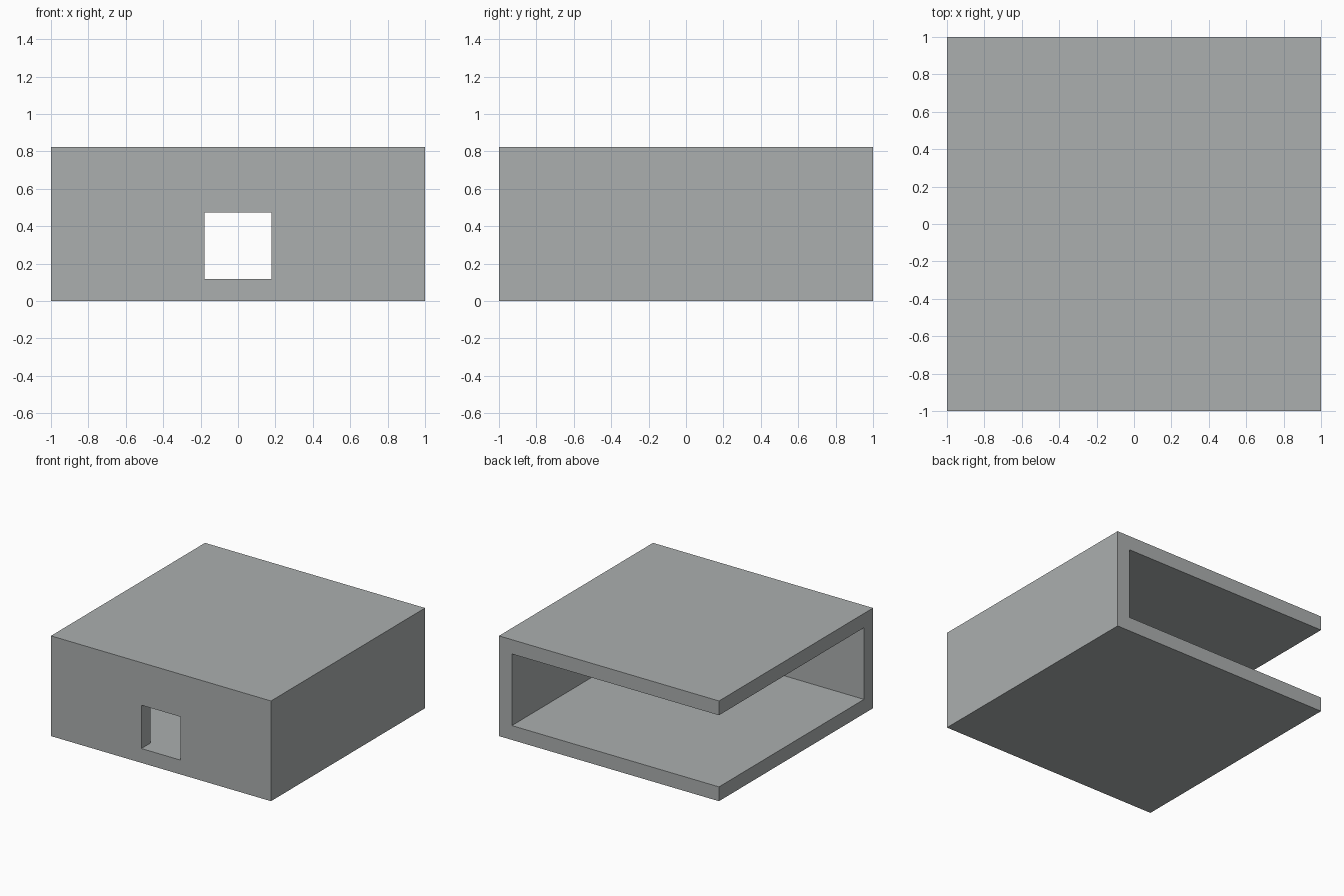
import bpy

default = bpy.data.objects.get("Cube")
if default:
    bpy.data.objects.remove(default, do_unlink=True)

WALL = 0.1176      # thickness of floor, roof and walls
HEIGHT = 0.8235
WINDOW = 0.178     # half the window width

grey = bpy.data.materials.new("plain_grey")
grey.use_nodes = True
colour = (0.41, 0.43, 0.43, 1.0)
grey.diffuse_color = colour
grey.node_tree.nodes["Principled BSDF"].inputs["Base Color"].default_value = colour


def box(name, low, high):
    """Axis-aligned box between two corners."""
    centre = [(a + b) / 2 for a, b in zip(low, high)]
    bpy.ops.mesh.primitive_cube_add(size=1, location=centre)
    obj = bpy.context.object
    obj.name = name
    obj.scale = [b - a for a, b in zip(low, high)]
    bpy.ops.object.transform_apply(location=True, rotation=False, scale=True)
    obj.data.materials.append(grey)
    return obj


def cut(target, cutter):
    """Subtract the cutter from the target, then discard it."""
    cutter.hide_render = True
    mod = target.modifiers.new("cut", "BOOLEAN")
    mod.operation = "DIFFERENCE"
    mod.solver = "EXACT"
    mod.object = cutter
    bpy.context.view_layer.objects.active = target
    bpy.ops.object.modifier_apply(modifier=mod.name)
    bpy.data.objects.remove(cutter, do_unlink=True)


# Outer block
shell = box("room_shell", (-1, -1, 0), (1, 1, HEIGHT))

# Room interior, open at the back and at the -x side
cut(shell, box("interior_cutter", (-1.5, -1 + WALL, WALL),
               (1 - WALL, 1.5, HEIGHT - WALL)))

# Square window through the front wall, its sill level with the floor
cut(shell, box("window_cutter", (-WINDOW, -1.5, WALL),
               (WINDOW, -0.5, WALL + 2 * WINDOW)))
